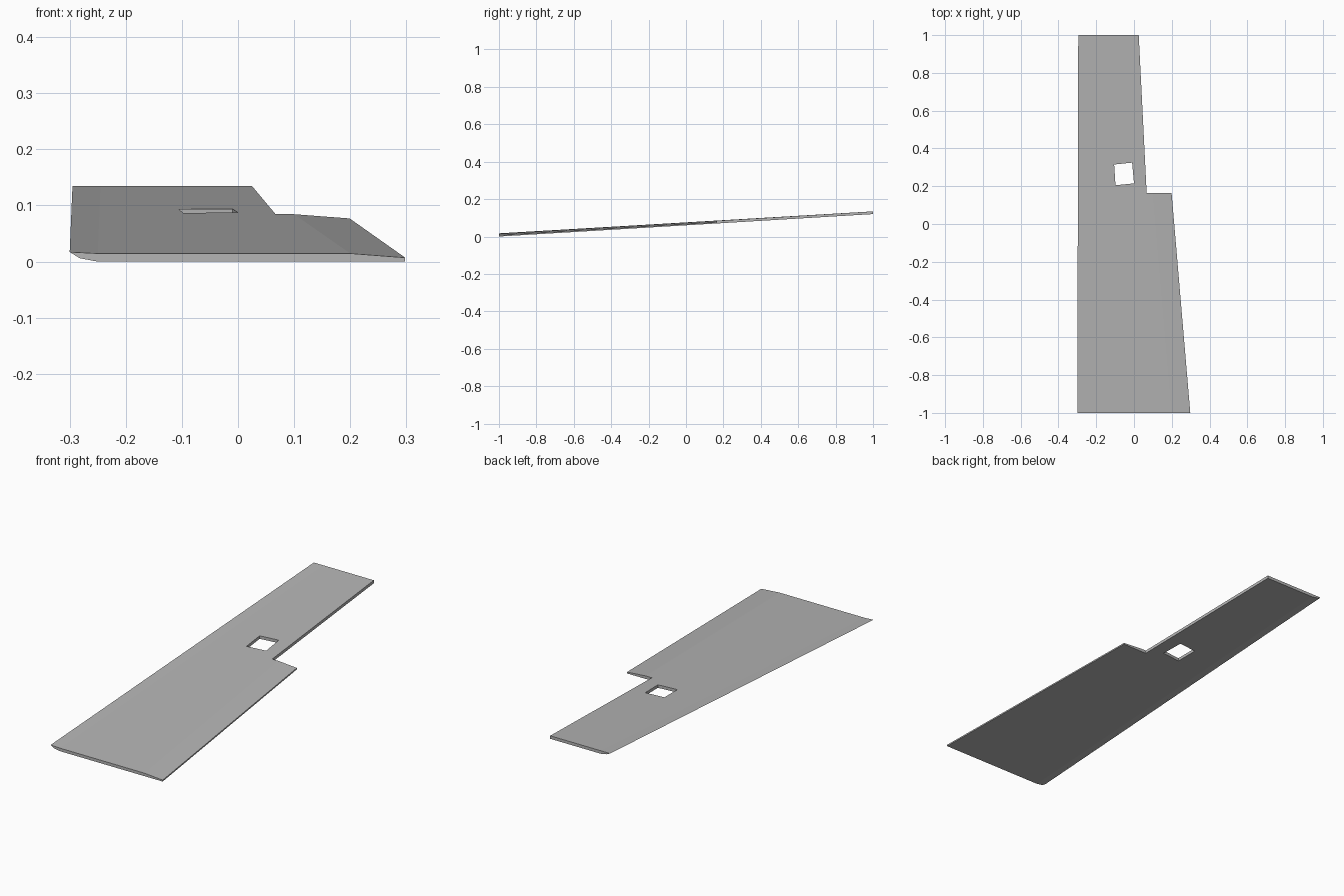
import bpy
import bmesh

if "Cube" in bpy.data.objects:
    bpy.data.objects.remove(bpy.data.objects["Cube"], do_unlink=True)

SLOPE = 0.06  # rise of the panel along its length

grey = bpy.data.materials.new("light_grey")
grey.use_nodes = True
colour = (0.46, 0.46, 0.46, 1)
grey.diffuse_color = colour
grey.node_tree.nodes["Principled BSDF"].inputs["Base Color"].default_value = colour


def loft(name, rings):
    """Join two matching outlines with side faces and close both ends."""
    bm = bmesh.new()
    a, b = [[bm.verts.new(p) for p in ring] for ring in rings]
    n = len(a)
    for i in range(n):
        j = (i + 1) % n
        bm.faces.new((a[i], a[j], b[j], b[i]))
    bm.faces.new(a)
    bm.faces.new(list(reversed(b)))
    bmesh.ops.recalc_face_normals(bm, faces=bm.faces)
    mesh = bpy.data.meshes.new(name)
    bm.to_mesh(mesh)
    bm.free()
    obj = bpy.data.objects.new(name, mesh)
    bpy.context.collection.objects.link(obj)
    return obj


def section(y, nose, nose_z, ridge, tail):
    """Airfoil cross-section: raised nose, flat underside, thinned tail."""
    base = SLOPE * (y + 1)
    outline = [(nose, nose_z), (nose + 0.018, 0.006), (nose + 0.05, 0),
               (tail, 0), (tail, 0.007), (ridge, 0.0145), (nose + 0.05, 0.0145)]
    return [(x, y, base + z) for x, z in outline]


def cut(target, name, corners):
    """Cut a vertical prism out of the target."""
    cutter = loft(name, [[(x, y, z) for x, y in corners] for z in (-0.5, 0.5)])
    cutter.hide_render = True
    mod = target.modifiers.new(name, "BOOLEAN")
    mod.operation = "DIFFERENCE"
    mod.solver = "EXACT"
    mod.object = cutter
    bpy.context.view_layer.objects.active = target
    bpy.ops.object.modifier_apply(modifier=name)
    bpy.data.objects.remove(cutter, do_unlink=True)


# Tapered wing panel
wing = loft("wing_panel", [section(-1, -0.3, 0.017, 0.2, 0.298),
                           section(1, -0.295, 0.0145, 0.028, 0.128)])
wing.data.materials.append(grey)

# Notch along the rear edge and a small skewed opening
cut(wing, "rear_notch", [(0.067, 0.165), (0.5, 0.165), (0.5, 1.2), (0.015, 1.2)])
cut(wing, "panel_opening", [(-0.105, 0.315), (-0.01, 0.325), (0, 0.215), (-0.098, 0.205)])
